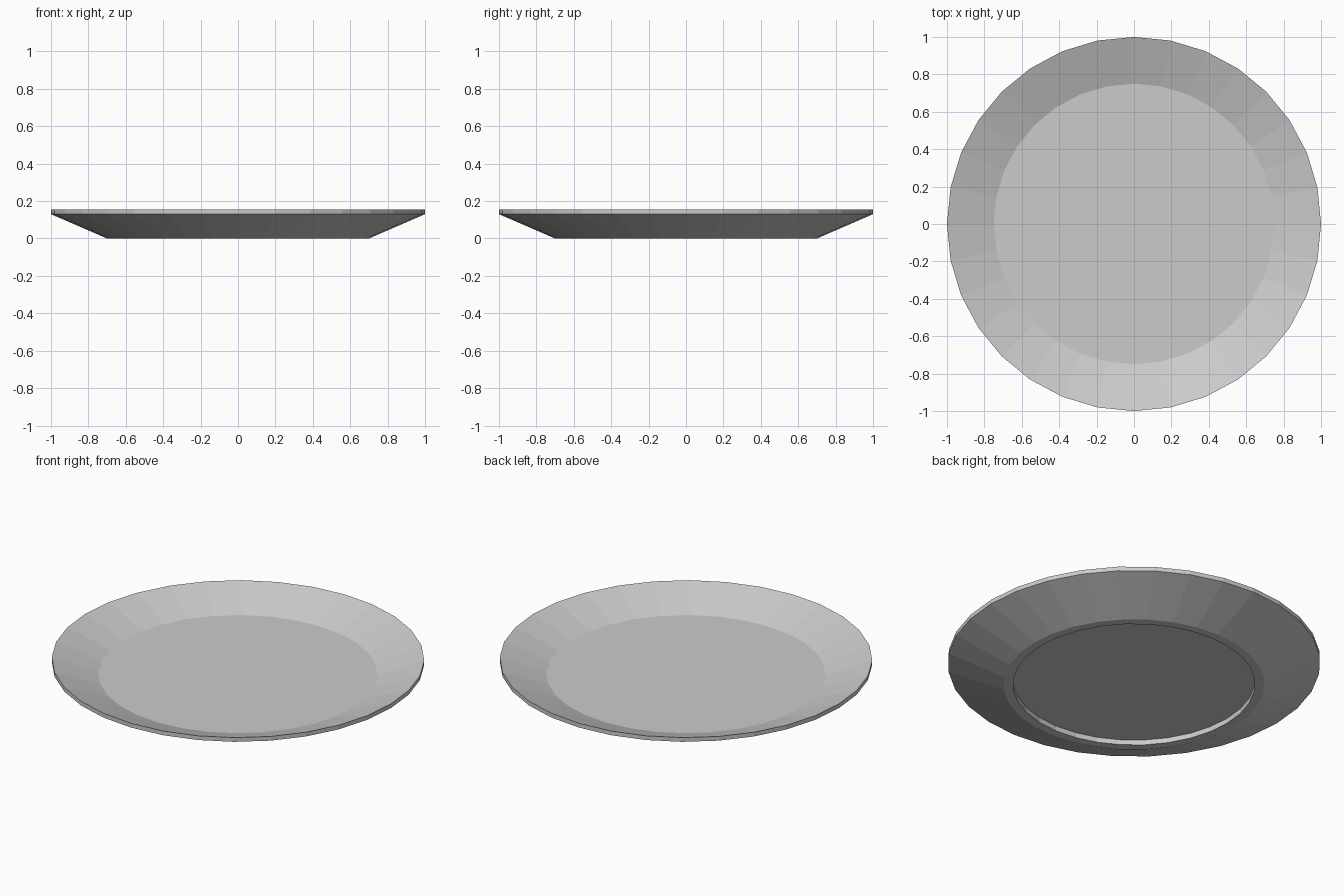
import bpy, bmesh, math
from mathutils import Vector

if "Cube" in bpy.data.objects:
    bpy.data.objects.remove(bpy.data.objects["Cube"])

SIDES = 32
# plate cross-section (radius, height): floor, rim, wall, foot, recess
PROFILE = [(0.75, 0.065), (1.0, 0.155), (1.0, 0.13), (0.70, 0.0), (0.65, 0.0), (0.65, 0.03)]

# crack junctions in the middle of the plate
A, B, B2, C, D = (0, 0), (0, 0.25), (0.025, 0.272), (-0.43, -0.527), (-0.66, -0.54)
# crack ends on the rim
N, E, S1, S2 = (0.097, 1.0), (0.95, 0.30), (0.467, -0.87), (-0.203, -0.975)
SW, W1, W2 = (-0.768, -0.626), (-0.967, 0.24), (-0.91, 0.41)

# each shard lies to the right of its crack path
SHARDS = {
    "shard_back_left": [N, B2, B, W2],
    "shard_back_right": [E, B2, N],
    "shard_right": [S1, A, B, B2, E],
    "shard_front": [S2, C, A, S1],
    "shard_left": [W2, B, A, C, D, W1],
    "shard_front_left": [SW, D, C, S2],
    "shard_rim_left": [W1, D, SW],
}


def plate():
    """Whole plate as a closed solid of revolution."""
    bm = bmesh.new()
    rings = []
    for r, z in PROFILE:
        rings.append([bm.verts.new((r * math.cos(2 * math.pi * i / SIDES),
                                    r * math.sin(2 * math.pi * i / SIDES), z))
                      for i in range(SIDES)])
    for a, b in zip(rings, rings[1:]):
        for i in range(SIDES):
            j = (i + 1) % SIDES
            bm.faces.new((a[i], b[i], b[j], a[j]))
    bm.faces.new(rings[0])
    bm.faces.new(rings[-1][::-1])
    bmesh.ops.recalc_face_normals(bm, faces=bm.faces)
    return bm


def cut(bm, p, q):
    """Keep the solid to the right of the line p -> q and cap the break."""
    d = (Vector(q) - Vector(p)).normalized()
    res = bmesh.ops.bisect_plane(bm, geom=bm.verts[:] + bm.edges[:] + bm.faces[:], dist=1e-6,
                                 plane_co=(p[0], p[1], 0), plane_no=(-d.y, d.x, 0),
                                 clear_outer=True)
    edges = [e for e in res["geom_cut"]
             if isinstance(e, bmesh.types.BMEdge) and e.is_boundary]
    bmesh.ops.holes_fill(bm, edges=edges, sides=0)


for name, path in SHARDS.items():
    bm = plate()
    for p, q in zip(path, path[1:]):
        cut(bm, p, q)
    bmesh.ops.recalc_face_normals(bm, faces=bm.faces)
    mesh = bpy.data.meshes.new(name)
    bm.to_mesh(mesh)
    bm.free()
    bpy.context.collection.objects.link(bpy.data.objects.new(name, mesh))
